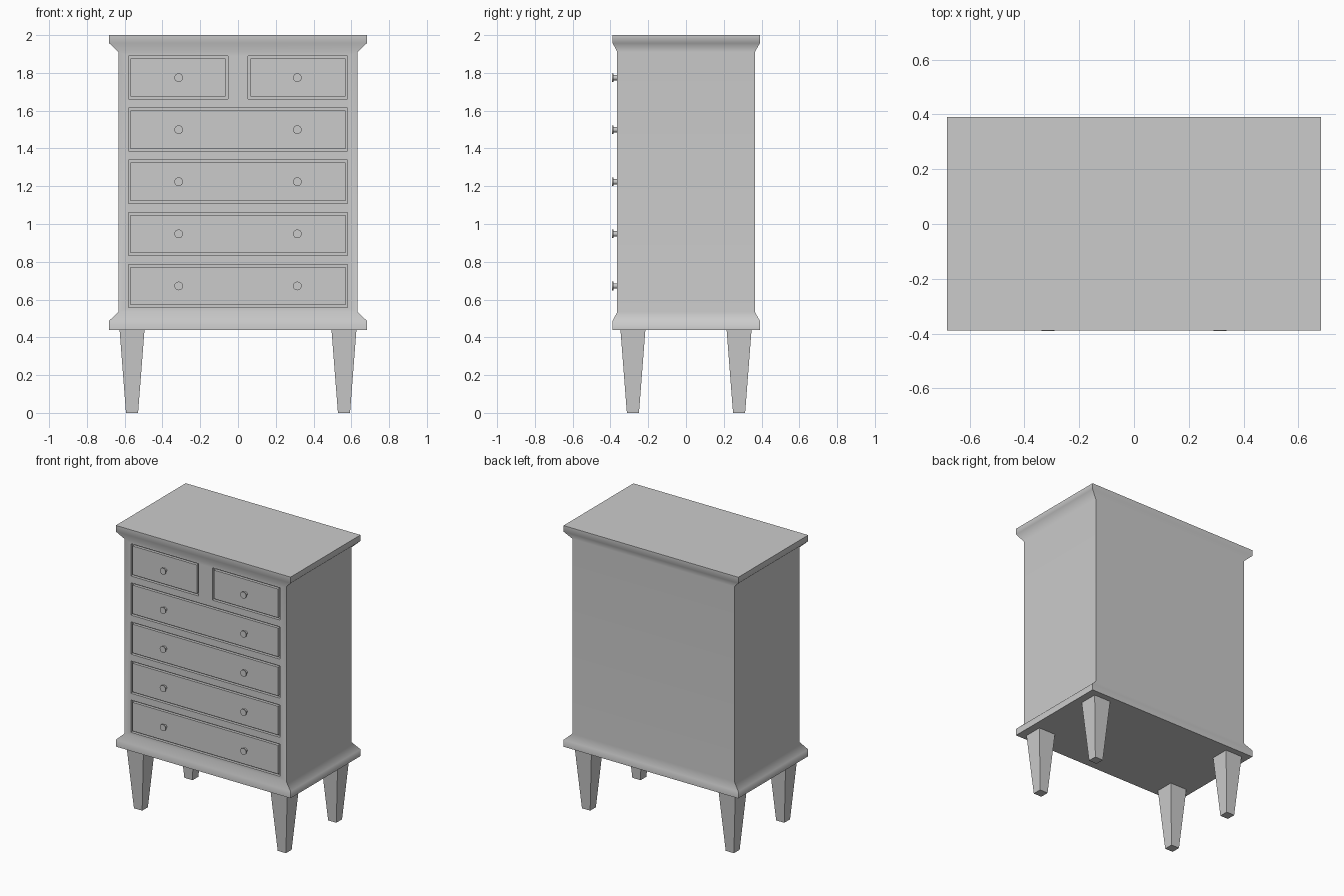
import bpy, bmesh, math

if "Cube" in bpy.data.objects:
    bpy.data.objects.remove(bpy.data.objects["Cube"])

FRONT, BACK = -0.364, 0.364      # carcass front and back planes
GROOVE, DEPTH = 0.013, 0.02      # gap around each drawer, recess depth


def finish(name, bm):
    bmesh.ops.recalc_face_normals(bm, faces=bm.faces[:])
    mesh = bpy.data.meshes.new(name)
    bm.to_mesh(mesh)
    bm.free()
    ob = bpy.data.objects.new(name, mesh)
    bpy.context.collection.objects.link(ob)
    return ob


def loft(name, sections):
    """Stack of rectangles (x0, x1, y0, y1, z), bottom to top."""
    bm = bmesh.new()
    rings = [[bm.verts.new(p) for p in
              ((a, c, z), (b, c, z), (b, d, z), (a, d, z))]
             for a, b, c, d, z in sections]
    bm.faces.new(rings[0])
    bm.faces.new(rings[-1])
    for lo, hi in zip(rings, rings[1:]):
        for i in range(4):
            j = (i + 1) % 4
            bm.faces.new((lo[i], lo[j], hi[j], hi[i]))
    return finish(name, bm)


def box(name, x0, x1, y0, y1, z0, z1):
    return loft(name, [(x0, x1, y0, y1, z0), (x0, x1, y0, y1, z1)])


def lathe(name, x, z, profile, sides=16):
    """Turned part along y from (radius, y) points, capped at both ends."""
    bm = bmesh.new()
    rings = [[bm.verts.new((x + r * math.cos(2 * math.pi * i / sides), y,
                            z + r * math.sin(2 * math.pi * i / sides)))
              for i in range(sides)] for r, y in profile]
    bm.faces.new(rings[0])
    bm.faces.new(rings[-1])
    for a, b in zip(rings, rings[1:]):
        for i in range(sides):
            j = (i + 1) % sides
            bm.faces.new((a[i], a[j], b[j], b[i]))
    return finish(name, bm)


def smooth(ob, angle):
    bpy.ops.object.select_all(action='DESELECT')
    bpy.context.view_layer.objects.active = ob
    ob.select_set(True)
    bpy.ops.object.shade_smooth_by_angle(angle=math.radians(angle))


# Carcass with flared base and cornice
rim = (-0.682, 0.682, -0.388, 0.391)
body = (-0.632, 0.632, FRONT, BACK)
carcass = loft("carcass", [(*rim, 0.44), (*rim, 0.488), (*body, 0.535),
                           (*body, 1.91), (*rim, 1.957), (*rim, 2.0)])

# Drawer openings: two small on top, four wide below
rows = [1.775 - 0.2757 * i for i in range(5)]
openings = [("top_left_drawer", -0.581, -0.054, rows[0]),
            ("top_right_drawer", 0.054, 0.581, rows[0])]
openings += [(f"wide_drawer_{i}", -0.581, 0.581, z)
             for i, z in enumerate(rows[1:], 1)]

for name, x0, x1, z in openings:
    # Recess cut into the carcass front
    cutter = box("recess_cutter", x0, x1, FRONT - 0.1, FRONT + DEPTH,
                 z - 0.114, z + 0.114)
    cutter.hide_render = True
    mod = carcass.modifiers.new("recess", 'BOOLEAN')
    mod.operation, mod.solver, mod.object = 'DIFFERENCE', 'EXACT', cutter
    bpy.context.view_layer.objects.active = carcass
    bpy.ops.object.modifier_apply(modifier=mod.name)
    bpy.data.objects.remove(cutter)
    # Drawer front, flush with the carcass
    box(name, x0 + GROOVE, x1 - GROOVE, FRONT, FRONT + DEPTH + 0.005,
        z - 0.114 + GROOVE, z + 0.114 - GROOVE)

# Soft shading on the mouldings, flat panels
smooth(carcass, 50)
carcass.modifiers.new("even_shading", 'WEIGHTED_NORMAL').keep_sharp = True

# Knobs
for z in rows:
    for side, x in (("left", -0.314), ("right", 0.314)):
        knob = lathe(f"{side}_knob", x, z,
                     [(0.014, FRONT + 0.005), (0.014, -0.384),
                      (0.023, -0.384), (0.023, -0.391)])
        smooth(knob, 35)

# Tapered square legs
for end, sy in (("front", -1), ("back", 1)):
    for side, sx in (("left", -1), ("right", 1)):
        cx, cy = 0.561 * sx, 0.281 * sy
        loft(f"{end}_{side}_leg",
             [(cx - r, cx + r, cy - r, cy + r, z)
              for r, z in ((0.032, 0.0), (0.066, 0.44))])
